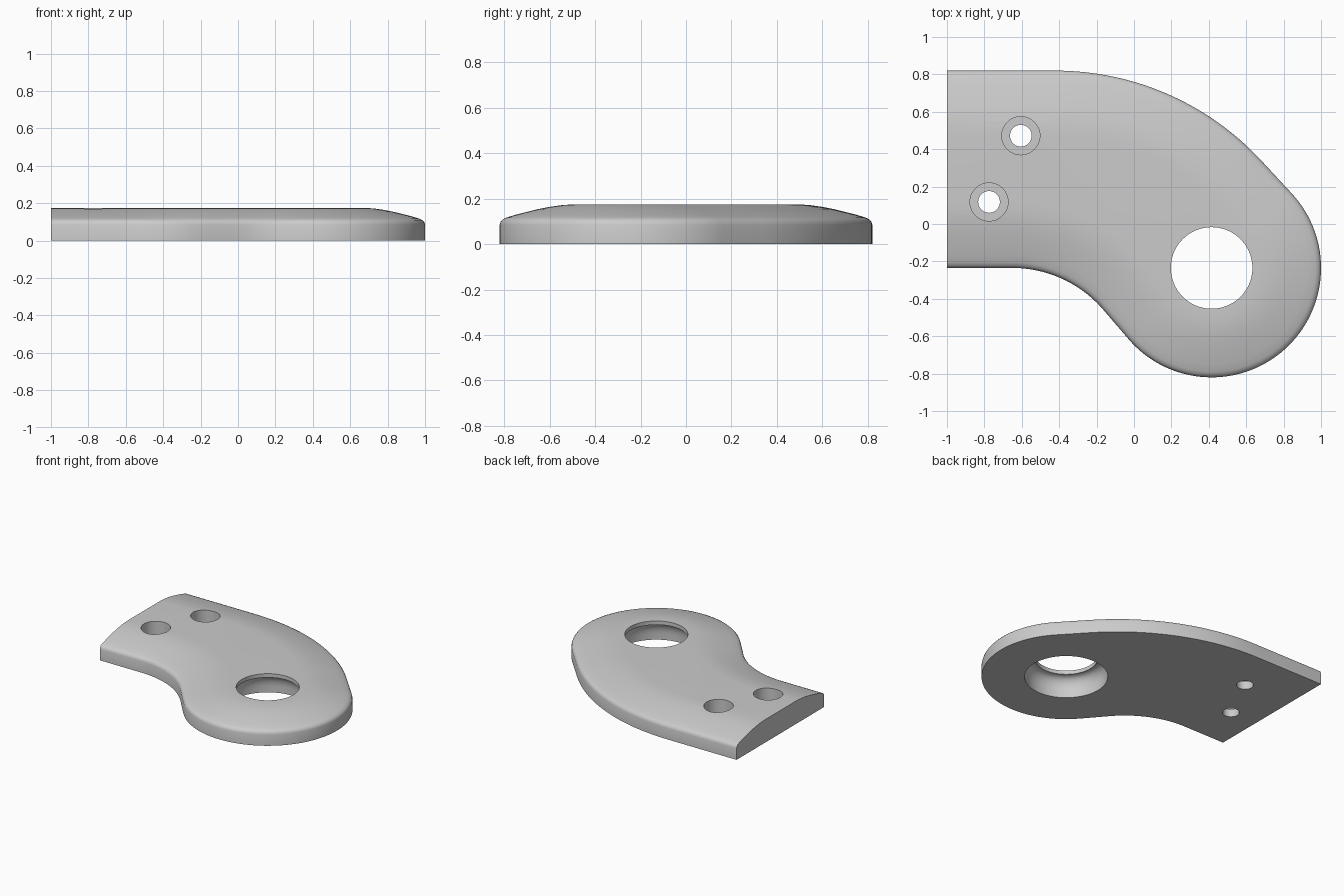
import bpy, bmesh
from math import radians, cos, sin

cube = bpy.data.objects.get("Cube")
if cube:
    bpy.data.objects.remove(cube, do_unlink=True)

grey = bpy.data.materials.new("plain grey")
grey.use_nodes = True
grey.diffuse_color = (0.6, 0.6, 0.6, 1)
grey.node_tree.nodes["Principled BSDF"].inputs["Base Color"].default_value = (0.6, 0.6, 0.6, 1)

END_X = -1.0
EYE = (0.415, -0.235)      # centre of the rounded end and its large hole


def arc(centre, radius, start, stop, steps):
    for i in range(steps + 1):
        a = radians(start + (stop - start) * i / steps)
        yield centre[0] + radius * cos(a), centre[1] + radius * sin(a)


def outline(inset):
    """Open outline of straight runs and tangent arcs, moved inward."""
    pts = [(END_X, 0.82 - inset)]
    pts += arc((-0.42, -0.68), 1.5 - inset, 90, 42.9, 32)
    pts += arc(EYE, 0.585 - inset, 42.9, -139.4, 64)
    pts += arc((-0.65, -0.875), 0.64 + inset, 40.6, 90, 24)
    pts.append((END_X, -0.235 + inset))
    return pts


def finish(name, bm):
    bmesh.ops.recalc_face_normals(bm, faces=bm.faces)
    mesh = bpy.data.meshes.new(name)
    bm.to_mesh(mesh)
    bm.free()
    mesh.materials.append(grey)
    ob = bpy.data.objects.new(name, mesh)
    bpy.context.collection.objects.link(ob)
    return ob


def turned(name, centre, profile, sides=72):
    """Solid of revolution from (radius, height) pairs."""
    bm = bmesh.new()
    rings = []
    for r, z in profile:
        ring = list(arc(centre, r, 0, 360, sides))[:-1]
        rings.append([bm.verts.new((x, y, z)) for x, y in ring])
    for a, b in zip(rings, rings[1:]):
        for i in range(sides):
            j = (i + 1) % sides
            bm.faces.new((a[i], a[j], b[j], b[i]))
    bm.faces.new(rings[0])
    bm.faces.new(rings[-1])
    return finish(name, bm)


# Plate: upright wall, rounded shoulder, gentle crown; (inset, height)
section = [(0, 0), (0, 0.085), (0.004, 0.098), (0.013, 0.109), (0.03, 0.117),
           (0.07, 0.129), (0.12, 0.142), (0.17, 0.154), (0.22, 0.164),
           (0.27, 0.171), (0.31, 0.174), (0.35, 0.175)]
bm = bmesh.new()
loops = [[bm.verts.new((x, y, z)) for x, y in outline(d)] for d, z in section]
for a, b in zip(loops, loops[1:]):
    for i in range(len(a) - 1):
        bm.faces.new((a[i], a[i + 1], b[i + 1], b[i]))
bm.faces.new(loops[0])
bm.faces.new(loops[-1])
bm.faces.new([l[0] for l in loops] + [l[-1] for l in reversed(loops)])
plate = finish("plate", bm)

# Large hole: wide socket below, curving in to a thin lip on top
socket = [(0.288, -0.1), (0.288, 0.05)]
socket += [(0.228 + 0.06 * cos(radians(a)), 0.05 + 0.095 * sin(radians(a)))
           for a in range(15, 91, 15)]
socket += [(0.218, 0.146), (0.218, 0.3)]
cutters = [turned("socket_cutter", EYE, socket)]

# Two counterbored screw holes
for i, centre in enumerate([(-0.775, 0.118), (-0.605, 0.472)]):
    cutters.append(turned(f"screw_hole_cutter_{i + 1}", centre,
                          [(0.058, -0.1), (0.058, 0.06), (0.102, 0.06), (0.102, 0.3)], 48))

bpy.ops.object.select_all(action="DESELECT")
bpy.context.view_layer.objects.active = plate
plate.select_set(True)
for cutter in cutters:
    cutter.hide_render = True
    mod = plate.modifiers.new("hole", "BOOLEAN")
    mod.operation = "DIFFERENCE"
    mod.solver = "EXACT"
    mod.object = cutter
    bpy.ops.object.modifier_apply(modifier=mod.name)
    bpy.data.objects.remove(cutter, do_unlink=True)

bpy.ops.object.shade_smooth_by_angle(angle=radians(32))
